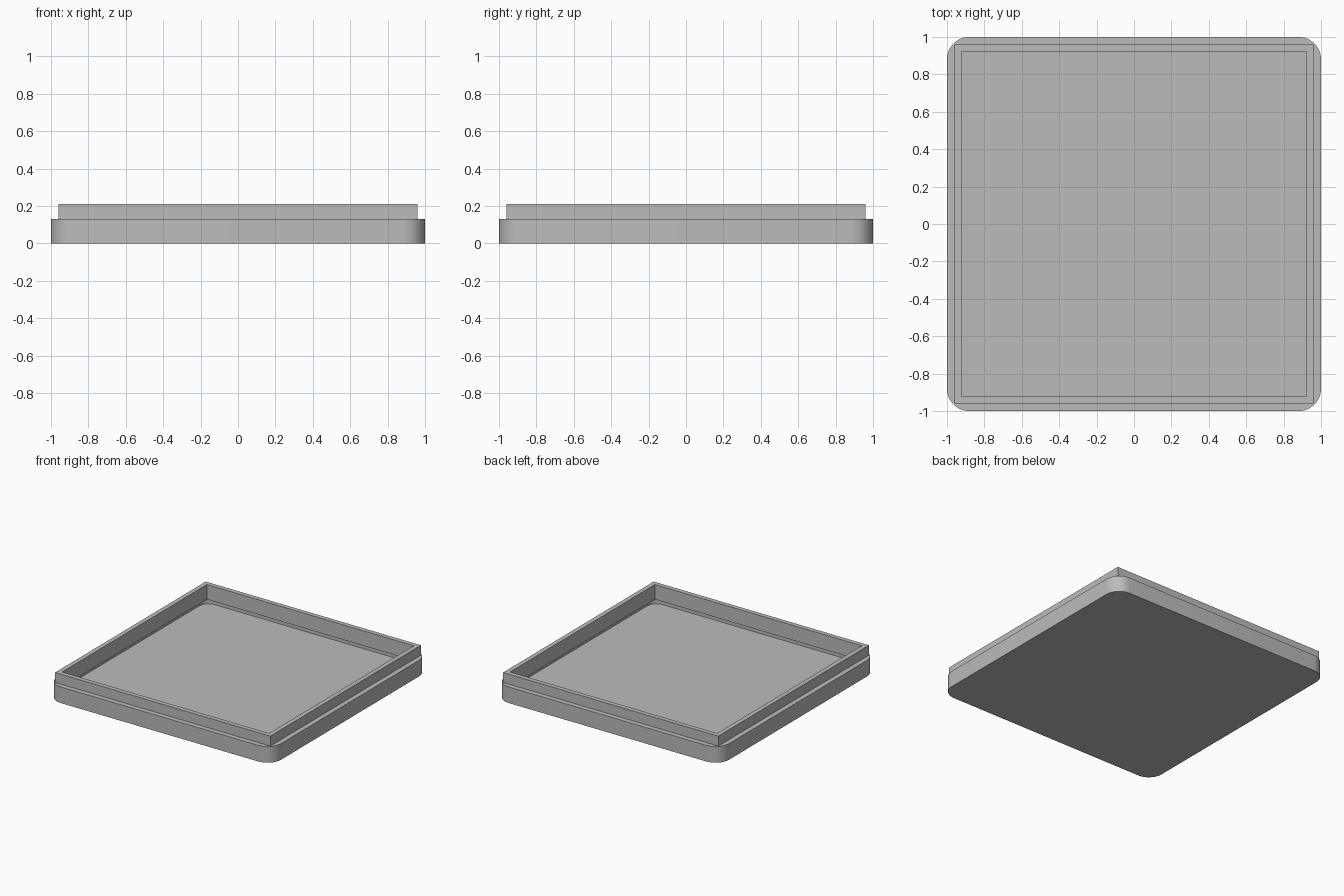
import bpy
import bmesh
from math import cos, sin, pi

default = bpy.data.objects.get("Cube")
if default:
    bpy.data.objects.remove(default, do_unlink=True)

grey = bpy.data.materials.new("plain_grey")
grey.use_nodes = True
colour = (0.5, 0.5, 0.5, 1)
grey.diffuse_color = colour
grey.node_tree.nodes["Principled BSDF"].inputs["Base Color"].default_value = colour


def outline(half, radius, steps=12):
    """Square outline with optional rounded corners, counter-clockwise."""
    if radius == 0:
        return [(half, half), (-half, half), (-half, -half), (half, -half)]
    c = half - radius
    points = []
    for k, (sx, sy) in enumerate([(1, 1), (-1, 1), (-1, -1), (1, -1)]):
        for i in range(steps + 1):
            a = (k + i / steps) * pi / 2
            points.append((sx * c + radius * cos(a), sy * c + radius * sin(a)))
    return points


def loft(name, levels, cap=False, closed=False):
    """Skin a stack of (half width, corner radius, height) outlines."""
    bm = bmesh.new()
    rings = [[bm.verts.new((x, y, z)) for x, y in outline(h, r)] for h, r, z in levels]
    pairs = list(zip(rings, rings[1:]))
    if closed:
        pairs.append((rings[-1], rings[0]))
    for a, b in pairs:
        for i in range(len(a)):
            j = (i + 1) % len(a)
            bm.faces.new((a[i], a[j], b[j], b[i]))
    if cap:
        bm.faces.new(rings[0])
        bm.faces.new(rings[-1])
    bmesh.ops.recalc_face_normals(bm, faces=bm.faces)
    mesh = bpy.data.meshes.new(name)
    bm.to_mesh(mesh)
    bm.free()
    mesh.materials.append(grey)
    obj = bpy.data.objects.new(name, mesh)
    bpy.context.collection.objects.link(obj)
    bpy.ops.object.select_all(action="DESELECT")
    obj.select_set(True)
    bpy.context.view_layer.objects.active = obj
    bpy.ops.object.shade_smooth_by_angle()
    return obj


# Shallow tray with rounded corners, hollowed above its floor
loft("tray_base", [(1, 0.12, 0), (1, 0.12, 0.13), (0.96, 0.08, 0.13), (0.96, 0.08, 0.045)], cap=True)

# Square rim seated inside the tray and standing above it
loft("square_rim", [(0.96, 0, 0.09), (0.96, 0, 0.21), (0.923, 0, 0.21), (0.923, 0, 0.09)], closed=True)
